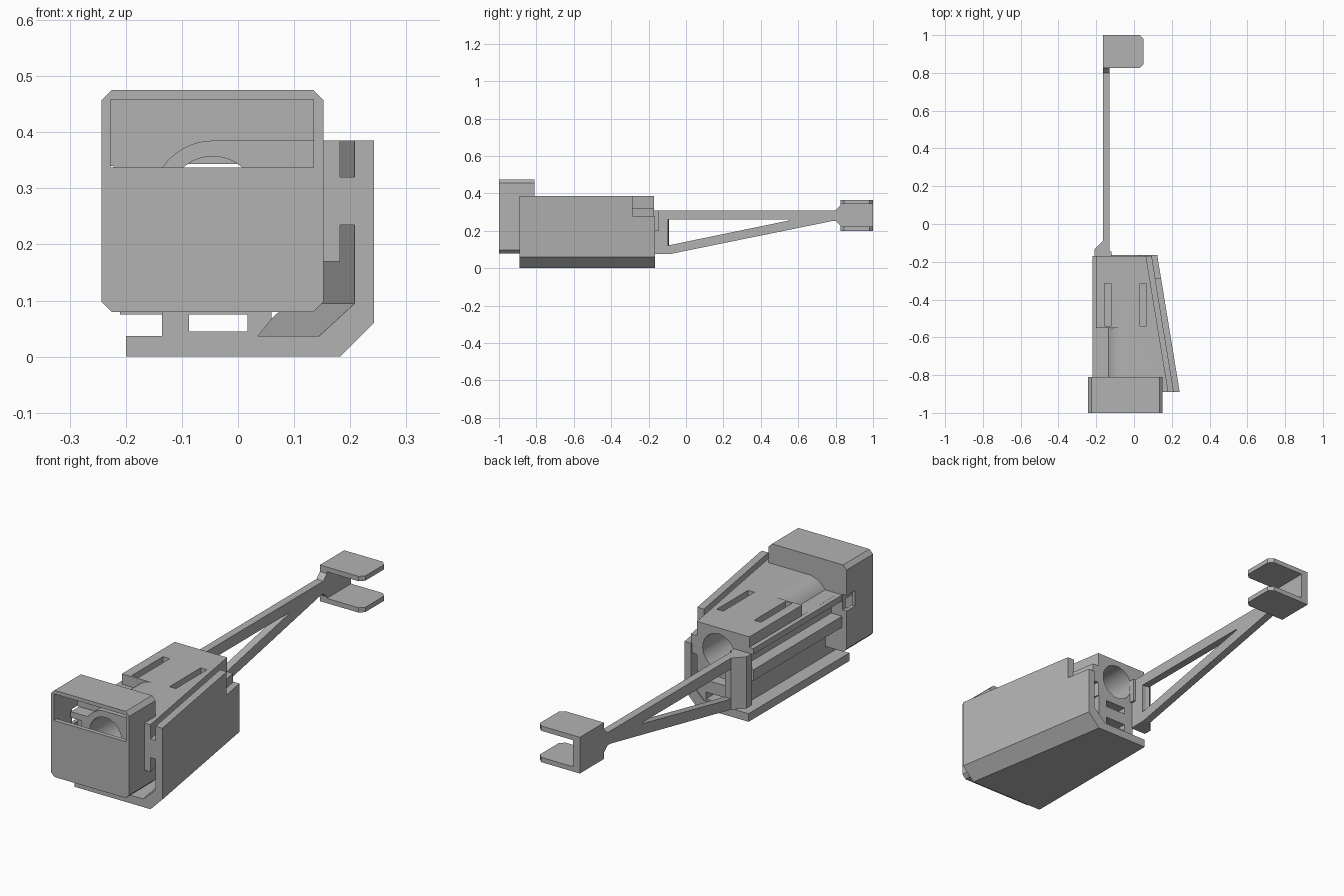
import bpy, bmesh, math
from mathutils import Matrix

cube = bpy.data.objects.get("Cube")
if cube:
    bpy.data.objects.remove(cube, do_unlink=True)

grey = bpy.data.materials.new("plain_grey")
grey.use_nodes = True
GREY = (0.45, 0.45, 0.45, 1)
grey.diffuse_color = GREY
grey.node_tree.nodes["Principled BSDF"].inputs["Base Color"].default_value = GREY

FRONT, BACK, TAPER = -0.89, -0.17, 0.164


def finish(name, bm):
    bmesh.ops.recalc_face_normals(bm, faces=bm.faces)
    mesh = bpy.data.meshes.new(name)
    bm.to_mesh(mesh)
    bm.free()
    mesh.materials.append(grey)
    obj = bpy.data.objects.new(name, mesh)
    bpy.context.collection.objects.link(obj)
    return obj


def loft(name, rings):
    """Close two matching rings into a solid."""
    bm = bmesh.new()
    a, b = [[bm.verts.new(p) for p in ring] for ring in rings]
    bm.faces.new(a)
    bm.faces.new(b[::-1])
    for i in range(len(a)):
        j = (i + 1) % len(a)
        bm.faces.new((a[i], b[i], b[j], a[j]))
    return finish(name, bm)


def prism_y(name, profile, y0, y1):
    """Profile points are x, z and an optional 1 for points on the tapering side."""
    def ring(y):
        return [(p[0] - TAPER * (y - FRONT) * (len(p) > 2), y, p[1]) for p in profile]
    return loft(name, [ring(y0), ring(y1)])


def prism_x(name, profile, x0, x1):
    return loft(name, [[(x, y, z) for y, z in profile] for x in (x0, x1)])


def prism_z(name, profile, z0, z1):
    return loft(name, [[(x, y, z) for x, y in profile] for z in (z0, z1)])


def box(name, x0, x1, y0, y1, z0, z1):
    return prism_z(name, [(x0, y0), (x1, y0), (x1, y1), (x0, y1)], z0, z1)


def bore(name, y0, y1):
    bm = bmesh.new()
    bmesh.ops.create_cone(bm, cap_ends=True, segments=48, radius1=0.08, radius2=0.08,
                          depth=y1 - y0, matrix=Matrix.Translation((-0.045, (y0 + y1) / 2, 0.277))
                          @ Matrix.Rotation(math.pi / 2, 4, 'X'))
    return finish(name, bm)


def cut(obj, *cutters):
    bpy.context.view_layer.objects.active = obj
    for cutter in cutters:
        mod = obj.modifiers.new("cut", 'BOOLEAN')
        mod.operation, mod.solver, mod.object = 'DIFFERENCE', 'EXACT', cutter
        bpy.ops.object.modifier_apply(modifier=mod.name)
        bpy.data.objects.remove(cutter, do_unlink=True)


def smooth(obj):
    bpy.ops.object.select_all(action='DESELECT')
    obj.select_set(True)
    bpy.context.view_layer.objects.active = obj
    bpy.ops.object.shade_smooth_by_angle(angle=math.radians(25))


# Main body with side rails and a tapering flank
body = prism_y("body", [
    (-0.135, 0.03), (0.03, 0.03), (0.06, 0.067), (0.06, 0.17), (0.182, 0.17, 1),
    (0.182, 0.235, 1), (0.212, 0.235, 1), (0.212, 0.32, 1), (0.182, 0.32, 1),
    (0.182, 0.385, 1), (-0.2, 0.385), (-0.2, 0.337), (-0.22, 0.337), (-0.22, 0.31),
    (-0.165, 0.31), (-0.165, 0.24), (-0.22, 0.24), (-0.22, 0.19), (-0.135, 0.19)],
    FRONT, BACK)

# Rounded shoulder over the front half of the bore
arc = [(-0.045 + 0.108 * math.cos(a), 0.277 + 0.108 * math.sin(a))
       for a in [math.radians(146 - 56 * i / 14) for i in range(15)]]
shoulder = prism_y("shoulder_cutter",
                   [(-0.3, 0.337)] + arc + [(-0.045, 0.45), (-0.3, 0.45)], -0.95, -0.55)
cut(body, shoulder, bore("bore_cutter", -1.2, 0.1),
    box("top_slot_cutter", -0.157, -0.123, -0.54, -0.315, 0.345, 0.45),
    box("top_slot_cutter", 0.033, 0.065, -0.54, -0.315, 0.345, 0.45),
    box("low_slot_cutter", -0.087, 0.017, -1.2, 0.1, 0.045, 0.075),
    box("back_slot_cutter", -0.087, 0.017, -0.4, 0.1, 0.13, 0.16))
smooth(body)

# Outer cover: floor, sloped corner and tapering side wall
cover = prism_y("side_cover", [
    (-0.2, 0), (0.182, 0, 1), (0.242, 0.06, 1), (0.242, 0.385, 1),
    (0.208, 0.385, 1), (0.208, 0.095, 1), (0.145, 0.037, 1), (-0.2, 0.037)],
    FRONT, BACK + 0.005)
cut(cover, box("cover_notch_cutter", 0, 0.4, -0.285, 0, 0.28, 0.5))

# Hollow front hood with a window
L, R, B, T, C = -0.243, 0.152, 0.08, 0.475, 0.018
hood = prism_y("front_hood", [
    (L + C, B), (R - C, B), (R, B + C), (R, T - C),
    (R - C, T), (L + C, T), (L, T - C), (L, B + C)], -1, -0.81)
cut(hood, box("hood_cavity_cutter", -0.227, 0.135, -0.98, -0.83, 0.1, 0.458),
    box("window_cutter", -0.227, 0.135, -1.1, -0.9, 0.337, 0.458),
    box("hood_slot_cutter", -0.3, -0.222, -0.87, -0.7, 0.27, 0.34),
    bore("hood_bore_cutter", -0.95, -0.7))

# Arm root post and its inner pad
prism_z("arm_post", [(-0.21, -0.175), (-0.13, -0.175), (-0.13, -0.1),
                     (-0.165, -0.09), (-0.21, -0.135)], 0.075, 0.31)
box("arm_pad", -0.16, -0.12, -0.175, -0.145, 0.2, 0.31)

# Triangular arm ending in a flared neck
arm = prism_x("arm", [(-0.15, 0.075), (-0.09, 0.075), (0.78, 0.252), (0.8, 0.252), (0.83, 0.225),
                      (0.83, 0.34), (0.8, 0.31), (-0.15, 0.31)], -0.165, -0.13)
cut(arm, prism_x("arm_gap_cutter", [(-0.095, 0.122), (0.55, 0.255), (0.55, 0.26),
                                    (-0.095, 0.26)], -0.3, 0))

# Clip at the arm end: back wall and two chamfered jaws
box("clip_wall", -0.165, -0.13, 0.825, 1, 0.2, 0.365)
for name, z in (("lower_jaw", 0.2), ("upper_jaw", 0.343)):
    prism_z(name, [(-0.165, 0.825), (0.03, 0.825), (0.05, 0.845),
                   (0.05, 0.98), (0.03, 1), (-0.165, 1)], z, z + 0.022)
